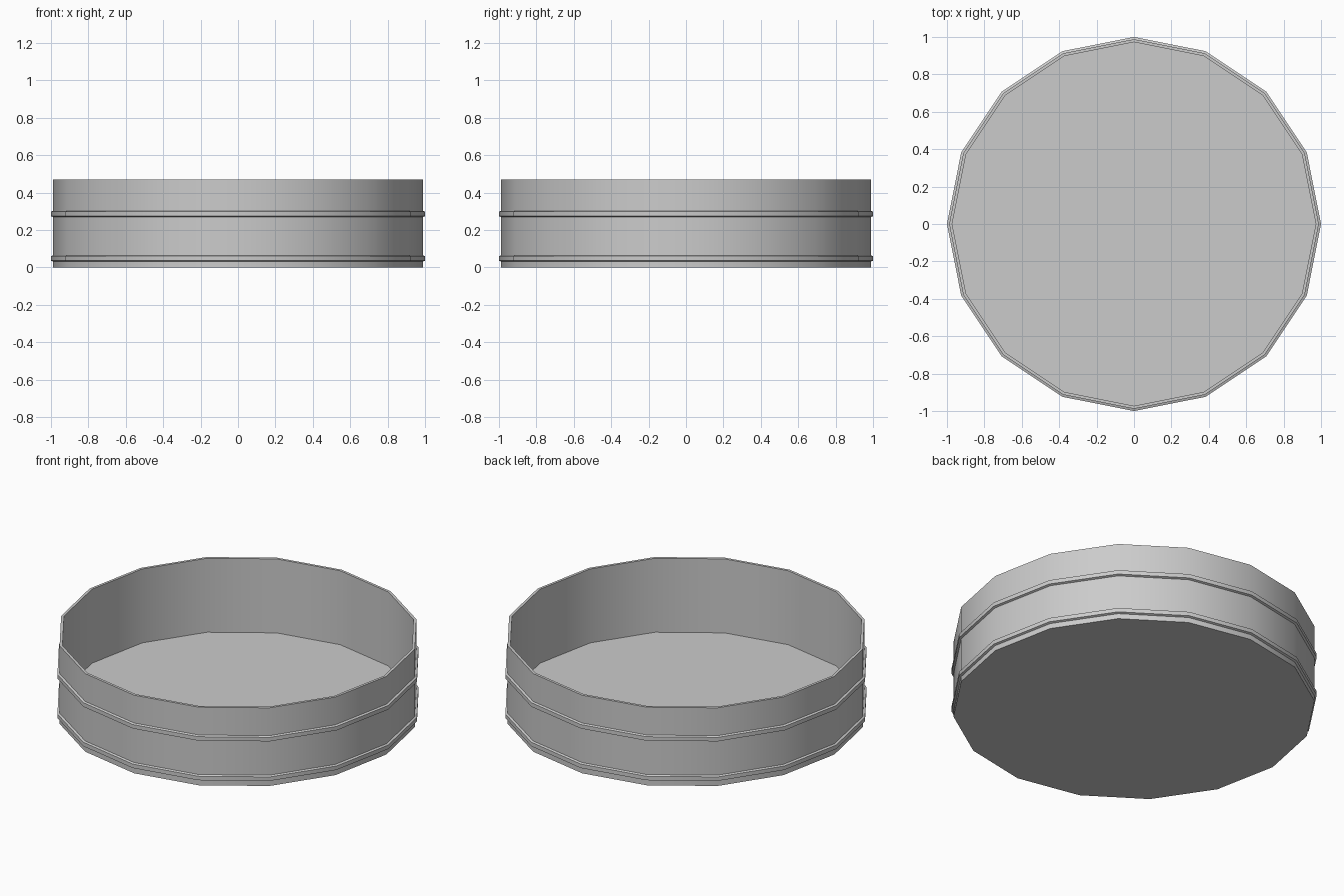
import bpy, bmesh, math

SIDES = 16

cube = bpy.data.objects.get("Cube")
if cube:
    bpy.data.objects.remove(cube, do_unlink=True)

grey = bpy.data.materials.new("plain grey")
grey.use_nodes = True
colour = (0.6, 0.6, 0.6, 1)
grey.diffuse_color = colour
grey.node_tree.nodes["Principled BSDF"].inputs["Base Color"].default_value = colour


def lathe(name, profile, closed=False):
    """Turn (radius, height) points about z; open ends get flat caps."""
    bm = bmesh.new()
    rings = []
    for r, z in profile:
        rings.append([bm.verts.new((r * math.cos(a), r * math.sin(a), z))
                      for a in (math.tau * i / SIDES for i in range(SIDES))])
    pairs = list(zip(rings, rings[1:]))
    if closed:
        pairs.append((rings[-1], rings[0]))
    else:
        bm.faces.new(rings[0])
        bm.faces.new(rings[-1])
    for low, high in pairs:
        for i in range(SIDES):
            j = (i + 1) % SIDES
            bm.faces.new((low[i], low[j], high[j], high[i]))
    bmesh.ops.recalc_face_normals(bm, faces=bm.faces)
    mesh = bpy.data.meshes.new(name)
    bm.to_mesh(mesh)
    bm.free()
    mesh.materials.append(grey)
    obj = bpy.data.objects.new(name, mesh)
    bpy.context.collection.objects.link(obj)
    bpy.ops.object.select_all(action="DESELECT")
    obj.select_set(True)
    bpy.context.view_layer.objects.active = obj
    bpy.ops.object.shade_smooth_by_angle(angle=math.radians(30))
    return obj


# Open tray: outer wall, thin rim, inner wall and floor
lathe("tray", [(0.988, 0), (0.988, 0.47), (0.972, 0.47), (0.972, 0.025)])

# Two raised hoops around the wall
for name, z in (("lower_hoop", 0.048), ("upper_hoop", 0.286)):
    lathe(name, [(0.98, z - 0.02), (1.0, z - 0.012),
                 (1.0, z + 0.012), (0.98, z + 0.02)], closed=True)
